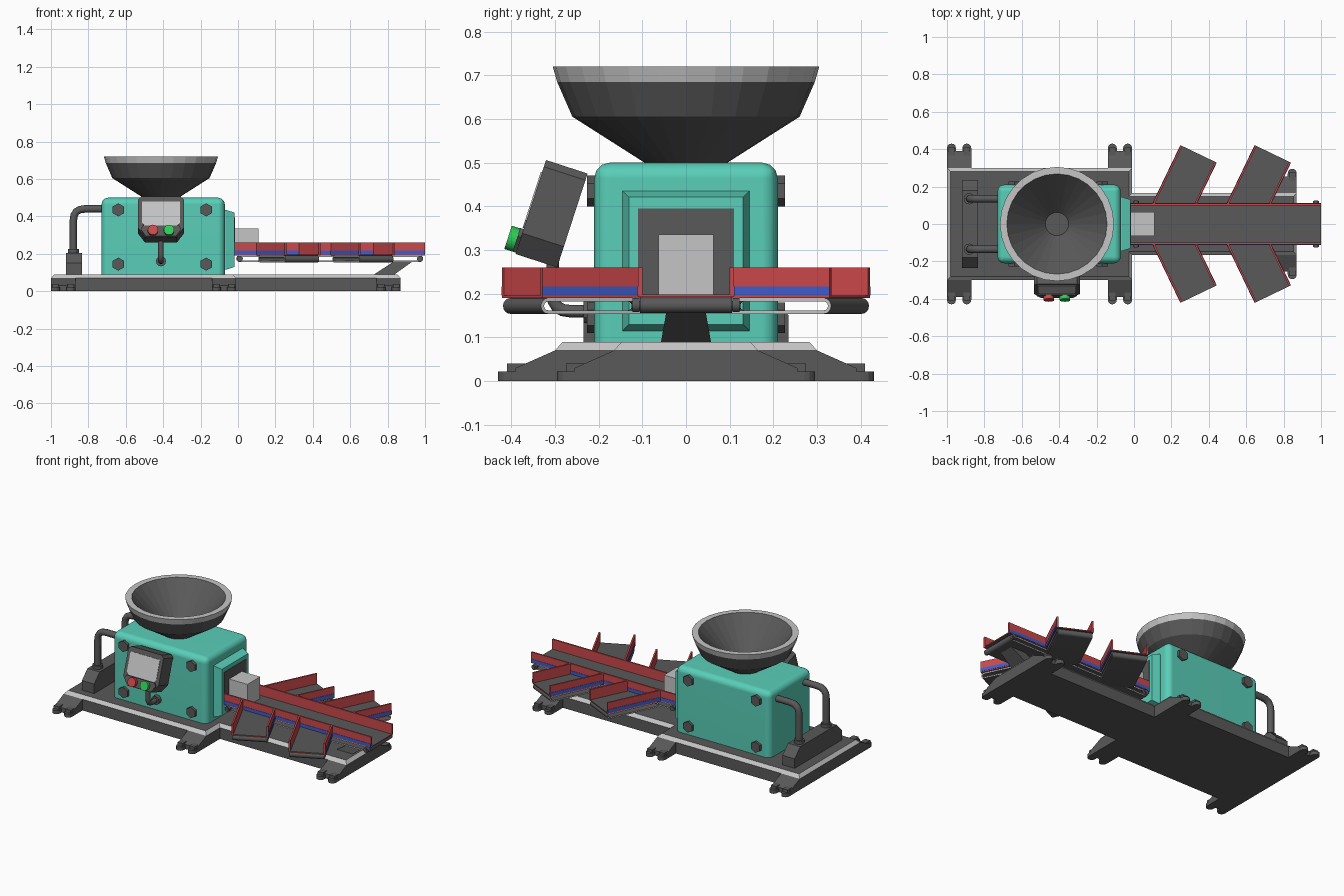
import bpy, bmesh
from math import sin, cos, pi, radians
from mathutils import Matrix, Vector

old = bpy.data.objects.get("Cube")
if old:
    bpy.data.objects.remove(old, do_unlink=True)


def material(name, r, g, b):
    m = bpy.data.materials.new(name)
    m.use_nodes = True
    m.diffuse_color = (r, g, b, 1)
    m.node_tree.nodes["Principled BSDF"].inputs["Base Color"].default_value = (r, g, b, 1)
    return m


TEAL = material("teal_paint", 0.10, 0.62, 0.48)
DARK = material("dark_grey_metal", 0.10, 0.10, 0.10)
LIGHT = material("light_grey_metal", 0.56, 0.56, 0.56)
RED = material("red_paint", 0.60, 0.065, 0.07)
BLUE = material("blue_paint", 0.05, 0.11, 0.60)
GREEN = material("green_button", 0.03, 0.60, 0.10)
MIRROR = Matrix.Diagonal((1, -1, 1, 1))
ONE = Matrix.Identity(4)


def finish(name, bm, mats, rule=None, place=ONE, smooth=False):
    bmesh.ops.recalc_face_normals(bm, faces=bm.faces)
    if rule:
        for f in bm.faces:
            f.material_index = rule(f)
    bm.transform(place)
    if place.determinant() < 0:
        bmesh.ops.reverse_faces(bm, faces=bm.faces)
    me = bpy.data.meshes.new(name)
    bm.to_mesh(me)
    bm.free()
    for m in mats:
        me.materials.append(m)
    if smooth:
        me.shade_smooth()
        me.set_sharp_from_angle(angle=radians(35))
    ob = bpy.data.objects.new(name, me)
    bpy.context.collection.objects.link(ob)
    return ob


def prism_bm(pts, axis, a, b):
    """Polygon extruded along an axis from a to b."""
    put = {"x": lambda p, d: (d, p[0], p[1]),
           "y": lambda p, d: (p[0], d, p[1]),
           "z": lambda p, d: (p[0], p[1], d)}[axis]
    bm = bmesh.new()
    lo = [bm.verts.new(put(p, a)) for p in pts]
    hi = [bm.verts.new(put(p, b)) for p in pts]
    bm.faces.new(lo)
    bm.faces.new(hi)
    n = len(pts)
    for i in range(n):
        bm.faces.new((lo[i], lo[(i + 1) % n], hi[(i + 1) % n], hi[i]))
    bmesh.ops.recalc_face_normals(bm, faces=bm.faces)
    return bm


def prism(name, pts, axis, a, b, mat, place=ONE, smooth=False):
    return finish(name, prism_bm(pts, axis, a, b), [mat], None, place, smooth)


def rect(a0, a1, b0, b1):
    return [(a0, b0), (a1, b0), (a1, b1), (a0, b1)]


def ngon(n, r, cx=0, cy=0, turn=0):
    return [(cx + r * cos(turn + 2 * pi * i / n), cy + r * sin(turn + 2 * pi * i / n)) for i in range(n)]


def both_ways(pts):
    """Complete a right half outline by mirroring it."""
    return pts + [(-x, y) for x, y in reversed(pts)]


def pipe(name, pts, r, bend=0.05):
    """Round pipe with filleted corners."""
    pts = [Vector(p) for p in pts]
    path = [pts[0]]
    for p, q, s in zip(pts, pts[1:], pts[2:]):
        a, b = q + (p - q).normalized() * bend, q + (s - q).normalized() * bend
        path += [a.lerp(q, t).lerp(q.lerp(b, t), t) for t in (0, .25, .5, .75, 1)]
    path.append(pts[-1])
    cu = bpy.data.curves.new(name, "CURVE")
    cu.dimensions = "3D"
    cu.bevel_depth, cu.bevel_resolution, cu.use_fill_caps = r, 3, True
    sp = cu.splines.new("POLY")
    sp.points.add(len(path) - 1)
    for pt, co in zip(sp.points, path):
        pt.co = (*co, 1)
    cu.materials.append(DARK)
    bpy.context.collection.objects.link(bpy.data.objects.new(name, cu))


# Base plate with a light sloping rim
bm = prism_bm([(-1, -.30), (-.01, -.30), (-.01, -.165), (.87, -.165),
               (.87, .165), (-.01, .165), (-.01, .30), (-1, .30)], "z", 0, .07)
top = max(bm.faces, key=lambda f: f.calc_center_median().z)
bmesh.ops.inset_region(bm, faces=[top], thickness=.018, depth=.02, use_even_offset=True)
finish("base_plate", bm, [DARK, LIGHT], lambda f: int(.1 < f.normal.z < .95))

# Forked feet
for x, y in ((-.935, .30), (-.075, .30), (.805, .165)):
    for side, m in (("left", ONE), ("right", MIRROR)):
        place = m @ Matrix.Translation((x, y, 0))
        prism("foot_wedge_" + side, [(-.02, 0), (-.02, .07), (0, .07), (.09, .03), (.09, 0)],
              "x", -.065, .065, DARK, place)
        for s in (-1, 1):
            arc = [(s * .041 + .024 * cos(t), .106 + .024 * sin(t)) for t in (i * pi / 6 for i in range(7))]
            prism("foot_prong_" + side, [(s * .041 - .024, .05), (s * .041 + .024, .05)] + arc,
                  "z", 0, .022, DARK, place)
            prism("foot_ridge_" + side, rect(s * .041 - .018, s * .041 + .018, .06, .11),
                  "z", .01, .04, DARK, place)

# Housing
body = prism("housing", rect(-.73, -.07, -.21, .21), "z", .04, .50, TEAL)
bev = body.modifiers.new("round_edges", "BEVEL")
bev.width, bev.segments = .036, 3
body.data.shade_smooth()
body.data.set_sharp_from_angle(angle=radians(35))
body.modifiers.new("clean_shading", "WEIGHTED_NORMAL")
bm = prism_bm(rect(-.145, .145, .115, .435), "x", -.10, -.065)
face = max(bm.faces, key=lambda f: f.calc_center_median().x)
bmesh.ops.inset_region(bm, faces=[face], thickness=.02, depth=.045)
finish("outlet_frame", bm, [TEAL])
prism("outlet_opening", rect(-.11, .11, .195, .395), "x", -.024, -.017, DARK)
for x in (-.64, -.17):
    for z in (.145, .435):
        for m in (ONE, MIRROR):
            prism("bolt", ngon(6, .035, x, z, pi / 2), "y", .20, .227, DARK, m)

# Hopper: lathed closed profile, with a light rim
N = 28
profile = [(.06, .49), (.095, .50), (.26, .605), (.295, .685), (.305, .72), (.268, .72), (.062, .51)]
bm = bmesh.new()
rings = [[bm.verts.new((x, y, z)) for x, y in ngon(N, r)] for r, z in profile]
for a, b in zip(rings, rings[1:]):
    for i in range(N):
        bm.faces.new((a[i], a[(i + 1) % N], b[(i + 1) % N], b[i]))
bm.faces.new(rings[0])
bm.faces.new(rings[-1])
finish("hopper", bm, [DARK, LIGHT], lambda f: int(f.calc_center_median().z > .69),
       Matrix.Translation((-.412, 0, 0)))

# Rear junction box and its pipes
prism("junction_box", both_ways([(.235, .08), (.235, .15), (.18, .205)]), "x", -.92, -.835, DARK)
for y in (-.135, .135):
    prism("pipe_collar", ngon(12, .03, -.88, y), "z", .19, .225, DARK)
    pipe("rear_pipe", [(-.88, y, .20), (-.88, y, .44), (-.70, y, .44)], .02, .06)

# Tilted control panel on a stalk
tilt = Matrix.Translation((-.412, -.295, .26)) @ Matrix.Rotation(radians(-18), 4, "X")
prism("panel_case", both_ways([(.085, 0), (.122, .05), (.122, .21), (.106, .226)]), "y", 0, -.10, DARK, tilt)
prism("panel_console", both_ways([(.082, .003), (.108, .04), (.098, .06)]), "y", -.05, -.108, DARK, tilt)
prism("panel_screen", both_ways([(.088, .062), (.102, .08), (.102, .197)]), "y", -.098, -.103, LIGHT, tilt)
for name, x, mat in (("stop_button", -.043, RED), ("start_button", .043, GREEN)):
    prism(name, ngon(16, .028, x, .031), "y", -.10, -.128, mat, tilt, True)
pipe("panel_stalk", [(-.412, -.305, .28), (-.412, -.305, .16), (-.412, -.20, .16)], .015, .04)
prism("stalk_collar", ngon(12, .027, -.412, .16), "y", -.20, -.235, DARK)


# Conveyor pieces, laid along local x
def belt(name, u0, u1, v0, v1, z, place):
    def loop(r):
        half = [(u1 - .018 + r * sin(t), z - r * cos(t)) for t in (i * pi / 8 for i in range(9))]
        return half + [(u0 + u1 - u, 2 * z - w) for u, w in half]
    bm = bmesh.new()
    rings = [[bm.verts.new((u, v, w)) for u, w in loop(r)]
             for r, v in ((.018, v0), (.018, v1), (.010, v1), (.010, v0))]
    n = len(rings[0])
    for k in range(4):
        a, b = rings[k], rings[(k + 1) % 4]
        for i in range(n):
            bm.faces.new((a[i], a[(i + 1) % n], b[(i + 1) % n], b[i]))
    finish(name, bm, [DARK, LIGHT], lambda f: int(abs(f.normal.y) > .9), place, True)


def tray(name, u0, u1, v0, v1, z, place):
    finish(name, prism_bm(rect(u0, u1, v0, v1), "z", z, z + .006), [RED, DARK],
           lambda f: int(abs(f.normal.z) > .9), place)


def wall(name, u0, u1, v, out, place):
    """Red side wall with a blue stripe on its outer face."""
    prism(name, rect(u0, u1, v, v - out * .01), "z", .192, .26, RED, place)
    prism(name + "_stripe", rect(u0, u1, v, v + out * .002), "z", .196, .217, BLUE, place)


belt("main_belt", -.01, .99, -.105, .105, .174, ONE)
tray("main_tray", -.02, 1, -.11, .11, .192, ONE)
for out in (-1, 1):
    wall("main_wall", -.02, 1, out * .11, out, ONE)
for x in (.01, .973):
    prism("main_roller", ngon(14, .010, x, .174), "y", -.125, .125, DARK, ONE, True)
    for m in (ONE, MIRROR):
        prism("roller_bearing", ngon(14, .016, x, .174), "y", .106, .122, DARK, m, True)

# Angled side chutes
for x in (.10, .497):
    for side, m in (("left", ONE), ("right", MIRROR)):
        place = m @ Matrix.Translation((x, .11, 0)) @ Matrix.Rotation(radians(64.3), 4, "Z")
        belt("chute_belt_" + side, .01, .345, -.205, -.005, .172, place)
        tray("chute_tray_" + side, 0, .345, -.212, 0, .190, place)
        wall("chute_long_wall_" + side, 0, .345, 0, 1, place)
        wall("chute_short_wall_" + side, .102, .345, -.212, -1, place)

# Slanted support under the conveyor end
bm = prism_bm([(.72, .085), (.83, .085), (.93, .157), (.83, .157)], "y", -.058, .058)
for v in bm.verts:
    if v.co.z > .1:
        v.co.y *= .78
finish("conveyor_support", bm, [DARK])

# Package leaving the outlet
prism("package", rect(-.02, .11, -.063, .063), "z", .198, .335, LIGHT)
